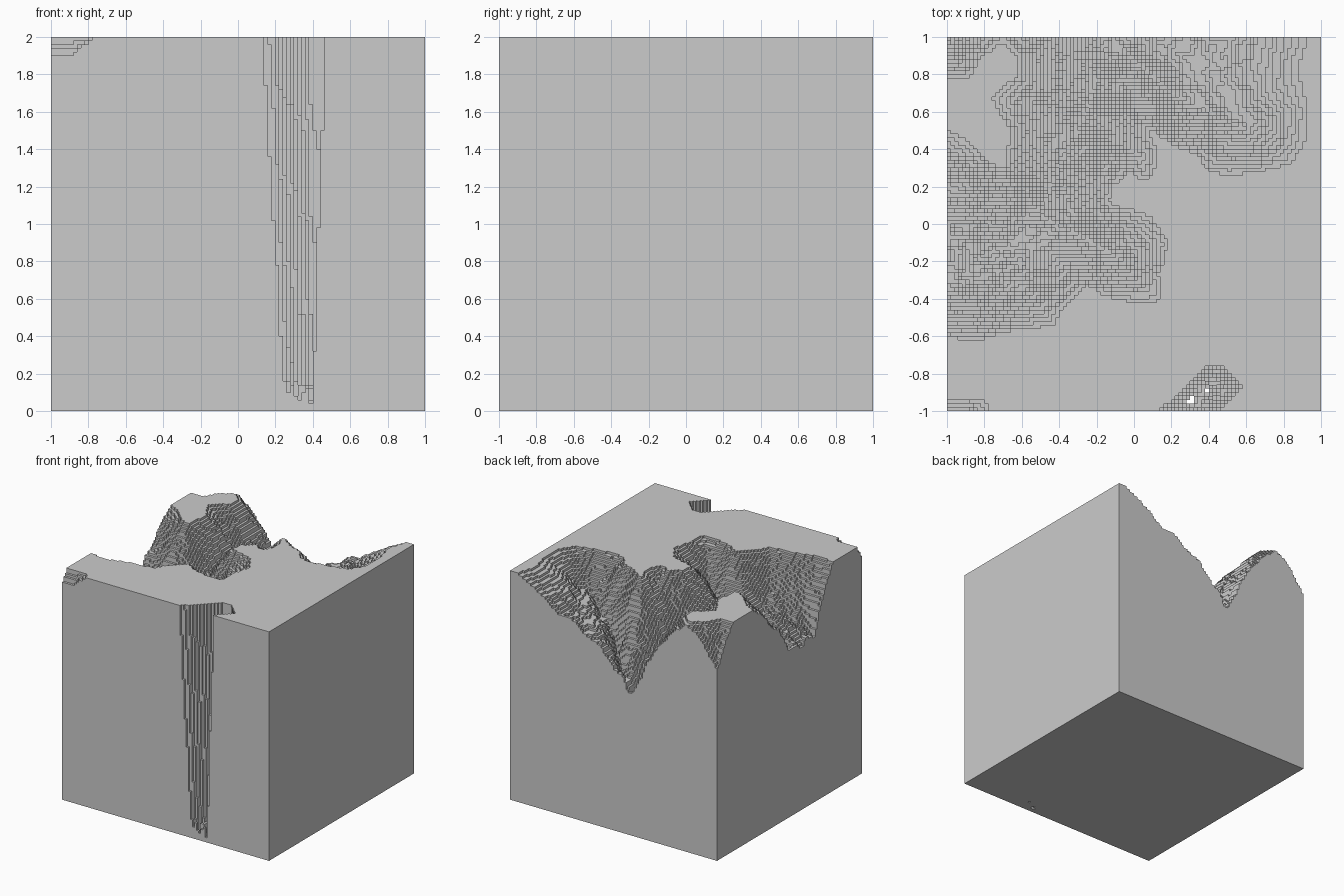
import bpy, bmesh, math
from mathutils import Vector, noise

if "Cube" in bpy.data.objects:
    bpy.data.objects.remove(bpy.data.objects["Cube"])

N = 100            # columns per side
C = 2 / N          # column width and terrace step

# Plateau rim around the big eroded valley (runs past the block where it is open)
valley_rim = [(.93, 1.4), (.97, 1), (.91, .85), (.95, .6), (.93, .42), (.84, .3), (.7, .27), (.5, .24),
              (.38, .27), (.34, .35), (.2, .42), (.08, .5), (.14, .38), (.12, .25), (.06, .2),
              (-.02, .26), (-.1, .2), (-.12, .12), (.1, .06), (.2, -.1), (.17, -.2), (.14, -.27),
              (.17, -.4), (.12, -.44), (-.02, -.43), (-.15, -.4), (-.25, -.34), (-.38, -.47),
              (-.41, -.56), (-.6, -.57), (-.72, -.6), (-.85, -.64), (-1, -.61), (-1.4, -.61),
              (-1.4, .55), (-1, .53), (-.9, .47), (-.75, .33), (-.7, .3), (-.68, .5), (-.78, .68),
              (-.64, .8), (-.63, .88), (-.7, .95), (-.82, .88), (-.85, .8), (-.9, .76), (-1.4, .77),
              (-1.4, 1.4)]
# Valley floors: x, y, z along each stream
streams = [[(-.13, 1, 1.18), (-.25, .6, 1.4), (-.4, .3, 1.55), (-.5, .05, 1.52), (-1, -.04, 1.4)],
           [(-.13, 1, 1.18), (.2, .7, 1.5), (.6, .5, 1.72)],
           [(-.5, .05, 1.52), (-.05, -.2, 1.72)],
           [(-1, -.04, 1.4), (-1, -.34, 1.44), (-.6, -.22, 1.55)],
           [(-1.1, 1.1, 1.6), (-1, 1, 1.65)]]
# Small dip in the front left corner
dip_rim = [(-1.4, -.92), (-.8, -.92), (-.76, -.97), (-.78, -1.4), (-1.4, -1.4)]
dip_streams = [[(-1, -1, 1.88), (-.88, -1, 1.9)]]
# Deep shaft open to the front
shaft_rim = [(.12, -1.3), (.12, -1), (.2, -.95), (.34, -.8), (.38, -.76), (.45, -.75), (.5, -.78),
             (.58, -.88), (.53, -.93), (.46, -1), (.46, -1.3)]


def seg(x, y, a, b):
    dx, dy = b[0] - a[0], b[1] - a[1]
    t = max(0, min(1, ((x - a[0]) * dx + (y - a[1]) * dy) / (dx * dx + dy * dy)))
    return math.hypot(x - a[0] - t * dx, y - a[1] - t * dy), t


def depth_inside(x, y, rim):
    """Distance to the rim when inside it, otherwise zero."""
    inside, best = False, 9
    for a, b in zip(rim, rim[1:] + rim[:1]):
        if (a[1] > y) != (b[1] > y) and x < a[0] + (y - a[1]) * (b[0] - a[0]) / (b[1] - a[1]):
            inside = not inside
        best = min(best, seg(x, y, a, b)[0])
    return best if inside else 0


def eroded(x, y, edge, paths):
    """Slope from the rim down to the nearest stream, roughened by noise."""
    z = 2
    rough = 1 + .22 * noise.noise(Vector((x * 6, y * 6, 3))) + .1 * noise.noise(Vector((x * 15, y * 15, 7)))
    for p in paths:
        for a, b in zip(p, p[1:]):
            d, t = seg(x, y, a, b)
            floor = a[2] + (b[2] - a[2]) * t
            z = min(z, 2 - (2 - floor) * min(1.05, (edge / (edge + d)) ** 1.25 * rough))
    return z


def height(x, y):
    edge = depth_inside(x, y, valley_rim)
    if edge:
        z = eroded(x, y, edge, streams)
    elif (edge := depth_inside(x, y, dip_rim)):
        z = eroded(x, y, edge, dip_streams)
    elif (edge := depth_inside(x, y, shaft_rim)):
        n = noise.noise(Vector((x * 25, y * 25, 1)))
        z = max(2 - 2 * edge / (.06 + .012 * n), .07 + .2 * n)
    else:
        return N
    return max(0, min(N, round(z / C)))


H = [[height(-1 + (i + .5) * C, -1 + (j + .5) * C) for j in range(N)] for i in range(N)]


def h(i, j):
    return H[i][j] if 0 <= i < N and 0 <= j < N else 0


bm = bmesh.new()
verts = {}


def quad(*pts):
    vs = []
    for p in pts:
        if p not in verts:
            verts[p] = bm.verts.new((-1 + p[0] * C, -1 + p[1] * C, p[2] * C))
        vs.append(verts[p])
    bm.faces.new(vs)


# Column tops, undersides and the walls between unequal neighbours
for i in range(N):
    for j in range(N):
        z = H[i][j]
        if z == 0:
            continue
        c = [(i, j), (i + 1, j), (i + 1, j + 1), (i, j + 1)]
        quad(*[(*p, z) for p in c])
        quad(*[(*p, 0) for p in reversed(c)])
        for k, (di, dj) in enumerate([(0, -1), (1, 0), (0, 1), (-1, 0)]):
            low = h(i + di, j + dj)
            if low < z:
                a, b = c[k], c[(k + 1) % 4]
                quad((*a, low), (*b, low), (*b, z), (*a, z))

mesh = bpy.data.meshes.new("terrain_block")
bm.to_mesh(mesh)
bm.free()
block = bpy.data.objects.new("terrain_block", mesh)
bpy.context.collection.objects.link(block)
